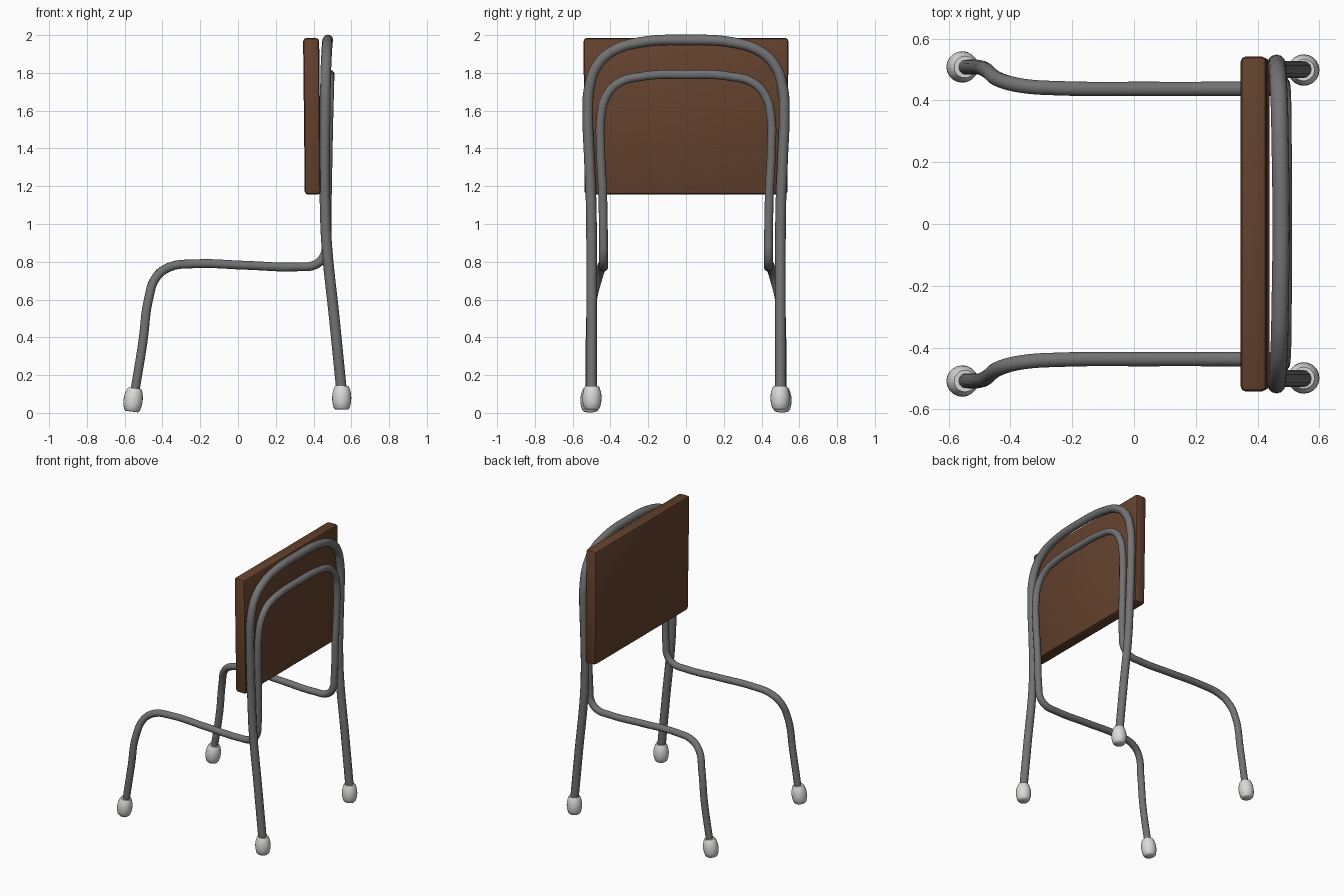
import bpy, bmesh, math
from mathutils import Vector

if "Cube" in bpy.data.objects:
    bpy.data.objects.remove(bpy.data.objects["Cube"])


def material(name, rgb):
    m = bpy.data.materials.new(name)
    m.diffuse_color = (*rgb, 1)
    m.use_nodes = True
    m.node_tree.nodes["Principled BSDF"].inputs["Base Color"].default_value = m.diffuse_color
    return m


GREY = material("grey metal", (0.17, 0.17, 0.17))
BROWN = material("brown board", (0.125, 0.053, 0.026))
WHITE = material("white rubber", (0.70, 0.70, 0.69))


def smooth(obj, angle=40):
    bpy.ops.object.select_all(action='DESELECT')
    obj.select_set(True)
    bpy.context.view_layer.objects.active = obj
    bpy.ops.object.shade_smooth_by_angle(angle=math.radians(angle))


def add_mesh(name, bm, mat):
    bmesh.ops.recalc_face_normals(bm, faces=bm.faces)
    me = bpy.data.meshes.new(name)
    bm.to_mesh(me)
    bm.free()
    me.materials.append(mat)
    obj = bpy.data.objects.new(name, me)
    bpy.context.collection.objects.link(obj)
    return obj


def bent_tube(name, half, radius):
    """Tube through half a path (foot to top centre), mirrored in y."""
    pts = half + [(x, -y, z) for x, y, z in reversed(half[:-1])]
    cu = bpy.data.curves.new(name, 'CURVE')
    cu.dimensions = '3D'
    cu.bevel_depth = radius
    cu.bevel_resolution = 4
    cu.resolution_u = 6
    cu.use_fill_caps = True
    sp = cu.splines.new('BEZIER')
    sp.bezier_points.add(len(pts) - 1)
    for bp, p in zip(sp.bezier_points, pts):
        bp.co = p
        bp.handle_left_type = bp.handle_right_type = 'AUTO'
    cu.materials.append(GREY)
    obj = bpy.data.objects.new(name, cu)
    bpy.context.collection.objects.link(obj)
    bpy.ops.object.select_all(action='DESELECT')
    obj.select_set(True)
    bpy.context.view_layer.objects.active = obj
    bpy.ops.object.convert(target='MESH')
    smooth(bpy.context.view_layer.objects.active)


def foot_cap(name, pos, tilt):
    """Egg-shaped rubber cap, lathed from a profile."""
    profile = [(0.034, 0), (0.042, 0.008), (0.049, 0.035), (0.051, 0.06),
               (0.049, 0.085), (0.042, 0.112), (0.035, 0.125)]
    n = 20
    bm = bmesh.new()
    rings = [[bm.verts.new((r * math.cos(2 * math.pi * i / n),
                            r * math.sin(2 * math.pi * i / n), z))
              for i in range(n)] for r, z in profile]
    for a, b in zip(rings, rings[1:]):
        for i in range(n):
            j = (i + 1) % n
            bm.faces.new((a[i], a[j], b[j], b[i]))
    bm.faces.new(rings[0])
    bm.faces.new(rings[-1])
    obj = add_mesh(name, bm, WHITE)
    obj.location = pos
    obj.rotation_euler = (0, tilt, 0)
    smooth(obj, 50)


# Outer frame: back legs and large arch
bent_tube("outer_frame", [
    (0.551, 0.50, 0.09), (0.51, 0.50, 0.50), (0.469, 0.50, 0.90),
    (0.461, 0.502, 1.10), (0.459, 0.512, 1.35), (0.461, 0.52, 1.58),
    (0.463, 0.512, 1.72), (0.466, 0.47, 1.84), (0.470, 0.39, 1.915),
    (0.473, 0.25, 1.96), (0.476, 0, 1.974)], 0.028)

# Inner frame: front legs, seat rails and small arch
bent_tube("inner_frame", [
    (-0.55, 0.507, 0.09), (-0.503, 0.507, 0.38), (-0.474, 0.495, 0.60),
    (-0.432, 0.465, 0.72), (-0.36, 0.447, 0.773), (-0.24, 0.439, 0.789),
    (0.05, 0.437, 0.781), (0.31, 0.437, 0.773), (0.41, 0.437, 0.785),
    (0.455, 0.437, 0.83), (0.468, 0.437, 0.92), (0.473, 0.441, 1.15),
    (0.478, 0.453, 1.42), (0.481, 0.451, 1.56), (0.484, 0.425, 1.67),
    (0.486, 0.36, 1.745), (0.487, 0.23, 1.782), (0.487, 0, 1.791)], 0.024)

# Rubber foot caps
for s, side in ((1, "left"), (-1, "right")):
    foot_cap(f"front_foot_{side}", (-0.563, 0.508 * s, 0.007), 0.13)
    foot_cap(f"back_foot_{side}", (0.549, 0.498 * s, 0.018), 0.0)

# Backrest board, slightly narrower at the bottom and leaning a little
bm = bmesh.new()
bmesh.ops.create_cube(bm, size=1)
for v in bm.verts:
    top = v.co.z > 0
    v.co = Vector(((0.387 if top else 0.396) + v.co.x * 0.085,
                   v.co.y * (1.085 if top else 1.075),
                   1.57 + v.co.z * 0.83))
bmesh.ops.bevel(bm, geom=list(bm.edges), offset=0.018, segments=2,
                profile=0.5, affect='EDGES')
board = add_mesh("backrest", bm, BROWN)
smooth(board, 30)
